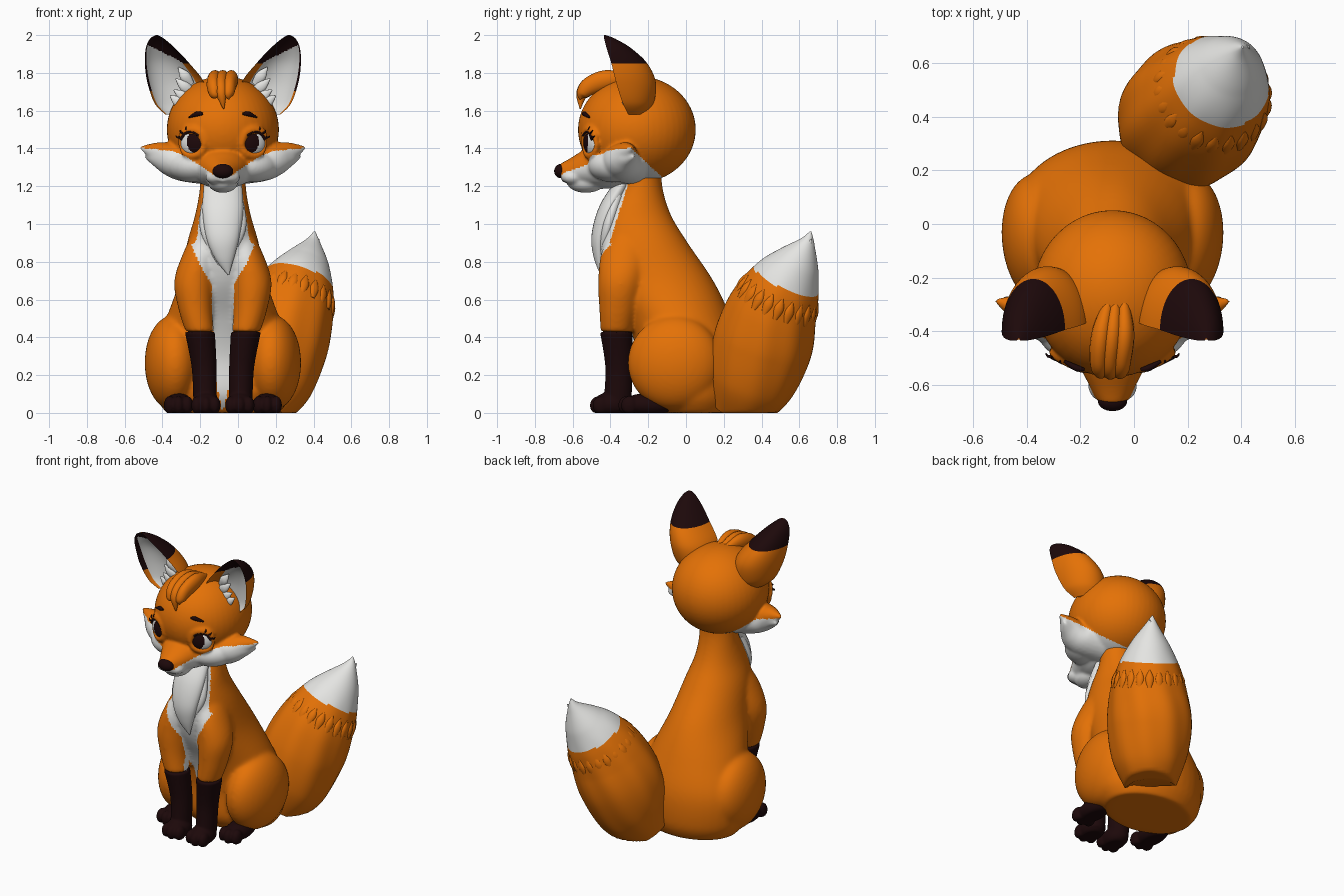
import bpy, bmesh, math
from mathutils import Vector, Matrix

if "Cube" in bpy.data.objects:
    bpy.data.objects.remove(bpy.data.objects["Cube"])

CX = -0.08                      # symmetry plane of the animal
ORANGE, WHITE, DARK = 0, 1, 2
MATS = []
for name, col in (("fur orange", (0.78, 0.167, 0.002)), ("fur white", (0.78, 0.78, 0.76)),
                  ("dark brown", (0.012, 0.0025, 0.003))):
    m = bpy.data.materials.new(name)
    m.diffuse_color = (*col, 1)
    m.use_nodes = True
    m.node_tree.nodes["Principled BSDF"].inputs["Base Color"].default_value = m.diffuse_color
    MATS.append(m)


def lerp(table, t):
    """Piecewise linear lookup."""
    for (a, va), (b, vb) in zip(table, table[1:]):
        if t <= b:
            return va + (vb - va) * max(0, (t - a) / (b - a))
    return table[-1][1]


def spline(rows, n):
    """Catmull-Rom through rows of any width."""
    out = []
    for i in range(len(rows) - 1):
        p = [rows[max(i - 1, 0)], rows[i], rows[i + 1], rows[min(i + 2, len(rows) - 1)]]
        for k in range(n):
            t = k / n
            out.append([0.5 * (2 * b + (c - a) * t + (2 * a - 5 * b + 4 * c - d) * t * t
                               + (3 * b - a - 3 * c + d) * t ** 3) for a, b, c, d in zip(*p)])
    return out + [list(rows[-1])]


def sweep(bm, rows, segs=24, n=6, ref=(0, 1, 0), axis=None, shape=None, mat=0):
    """Skin rings along rows of (x, y, z, radius_u, radius_v)."""
    pts = spline(rows, n)
    shape = shape or (lambda a, t: (math.cos(a), math.sin(a)))
    rings = []
    for i, p in enumerate(pts):
        T = Vector(axis) if axis else Vector(pts[min(i + 1, len(pts) - 1)][:3]) - Vector(pts[max(i - 1, 0)][:3])
        T.normalize()
        u = Vector(ref).cross(T).normalized()
        v = T.cross(u)
        ring = []
        for k in range(segs):
            a, b = shape(2 * math.pi * k / segs, i / len(pts))
            ring.append(bm.verts.new(Vector(p[:3]) + u * a * max(p[3], .002) + v * b * max(p[4], .002)))
        rings.append(ring)
    faces = []
    for r, q in zip(rings, rings[1:]):
        for k in range(segs):
            j = (k + 1) % segs
            faces.append(bm.faces.new((r[k], r[j], q[j], q[k])))
    for f in faces + [bm.faces.new(rings[0]), bm.faces.new(rings[-1])]:
        f.material_index = mat
    return faces


def ball(bm, c, r, rz=0.0, seg=32):
    M = Matrix.Translation(c) @ Matrix.Rotation(rz, 4, 'Z') @ Matrix.Diagonal((*r, 1))
    bmesh.ops.create_uvsphere(bm, u_segments=seg, v_segments=seg * 2 // 3, radius=1, matrix=M)


def finish(bm, name, rule=None, voxel=0, relax=0):
    """Make the object; optionally fuse it into one skin; colour faces by rule."""
    for v in bm.verts:
        v.co.z = max(v.co.z, 0)
    bmesh.ops.recalc_face_normals(bm, faces=bm.faces)
    me = bpy.data.meshes.new(name)
    for m in MATS:
        me.materials.append(m)
    bm.to_mesh(me)
    bm.free()
    ob = bpy.data.objects.new(name, me)
    bpy.context.collection.objects.link(ob)
    if voxel:
        r = ob.modifiers.new("fuse", 'REMESH')
        r.mode, r.voxel_size = 'VOXEL', voxel
        s = ob.modifiers.new("relax", 'SMOOTH')
        s.factor, s.iterations = 0.5, relax
        dg = bpy.context.evaluated_depsgraph_get()
        me = bpy.data.meshes.new_from_object(ob.evaluated_get(dg))
        ob.modifiers.clear()
        ob.data = me
        me.materials.clear()
        for m in MATS:
            me.materials.append(m)
    for p in me.polygons:
        p.use_smooth = True
        if rule:
            p.material_index = rule(p.center)
    me.set_sharp_from_angle(angle=math.radians(50))
    return ob


# Body: torso, haunches and upper forelegs fused into one skin
leg = [(.085, -.29, 1.02, .04, .06), (.115, -.32, .86, .09, .125), (.152, -.345, .7, .106, .12),
       (.146, -.36, .55, .09, .10), (.122, -.37, .43, .077, .083), (.1, -.355, .25, .064, .07),
       (.095, -.36, .1, .06, .07), (.095, -.37, .02, .06, .07)]
bm = bmesh.new()
torso = [(0, .04, .30, .22), (.1, .03, .36, .275), (.3, .025, .365, .28), (.5, -.04, .30, .28),
         (.7, -.14, .23, .285), (.9, -.23, .19, .24), (1.05, -.26, .147, .18), (1.2, -.24, .122, .115),
         (1.35, -.24, .125, .11)]
sweep(bm, [(CX, y, z, a, b) for z, y, a, b in torso], 40, 6, axis=(0, 0, 1))
for s in (-1, 1):
    ball(bm, (CX + s * .268, -.06, .265), (.145, .25, .25), -s * .1)
    sweep(bm, [(CX + s * x, y, z, a, b) for x, y, z, a, b in leg[:5]], axis=(0, 0, -1))
bib_w = [(.0, .0), (.2, .045), (.45, .055), (.68, .06), (.8, .13), (.92, .18), (1, .16), (1.1, .13), (1.3, .12)]


def body_rule(p):
    back = -.31 - .32 * (1.2 - p.z) if p.z > .9 else lerp([(.5, -.15), (.9, -.40)], p.z)
    return WHITE if p.y < back and abs(p.x - CX) < lerp(bib_w, p.z) else ORANGE


finish(bm, "body", body_rule, .0105, 20)

# Chest fur: overlapping leaf-shaped locks
bm = bmesh.new()
sweep(bm, [(CX, -.33, 1.22, .10, .04), (CX, -.41, 1.08, .108, .05), (CX, -.455, .94, .09, .045),
           (CX + .01, -.46, .83, .055, .03), (CX + .03, -.45, .73, .003, .003)], mat=WHITE)
for s in (-1, 1):
    sweep(bm, [(CX + s * .06, -.36, 1.15, .04, .03), (CX + s * .08, -.41, 1.0, .045, .03),
               (CX + s * .05, -.44, .88, .03, .02), (CX + s * .02, -.455, .78, .003, .003)], mat=WHITE)
finish(bm, "chest_fur")

# Dark lower forelegs with paws and toes, and hind paws
for s, side in ((-1, "left"), (1, "right")):
    bm = bmesh.new()
    sweep(bm, [(CX + s * x, y, z, a + .003, b + .003) for x, y, z, a, b in leg[4:]], axis=(0, 0, -1))
    ball(bm, (CX + s * .09, -.395, .045), (.075, .10, .065))
    for k in (-1, 0, 1):
        ball(bm, (CX + s * .09 + k * .047, -.465 + abs(k) * .015, .04), (.031, .045, .048), seg=18)
    finish(bm, side + "_front_leg", lambda p: DARK, .008, 4)
    bm = bmesh.new()
    ball(bm, (CX + s * .235, -.2, .045), (.075, .14, .06))
    for k in (-1, 0, 1):
        ball(bm, (CX + s * .235 + k * .047, -.315 + abs(k) * .015, .04), (.031, .045, .05), seg=18)
    finish(bm, side + "_hind_paw", lambda p: DARK, .008, 4)

# Tail: bushy tube with soft grooves, white above a tilted plane
tail = [(.10, .28, .02, .16), (.165, .345, .17, .232), (.21, .405, .36, .262), (.265, .457, .53, .243),
        (.32, .525, .68, .195), (.365, .59, .80, .124), (.395, .64, .90, .045), (.405, .66, .96, .004)]


def groove(a, t):
    r = 1 + .015 * math.sin(9 * a + 7 * t) * math.sin(math.pi * min(1, t * 1.5))
    return r * math.cos(a), r * math.sin(a)


def tail_side(p):
    return .32 * (p.x - .33) + .43 * (p.y - .52) + p.z - .71


bm = bmesh.new()
sweep(bm, [(*r, r[3]) for r in tail], 72, 12, shape=groove)
finish(bm, "tail", lambda p: WHITE if tail_side(p) > 0 else ORANGE)

# Fur points around the tail colour edge, and wisps at the tip
bm = bmesh.new()
T = Vector((.32, .43, 1)).normalized()
U = Vector((0, 1, 0)).cross(T).normalized()
V = T.cross(U)
for k in range(22):
    a = 2 * math.pi * k / 22
    d = U * math.cos(a) + V * math.sin(a)
    c = Vector((.315, .515, .67))
    pts = [(c + d * r + T * h, w) for r, h, w in ((.226, -.12, .012), (.214, -.06, .026), (.200, -.005, .002))]
    sweep(bm, [(*p, w, w * .5) for p, w in pts], 10, 4, ref=d)
for dx, dy, dz in ((.03, .015, .92), (-.02, .02, .91)):
    sweep(bm, [(.37, .605, .82, .06, .06), (.385 + dx * .6, .63 + dy * .6, .87, .03, .03),
               (.40 + dx, .65 + dy, dz, .002, .002)], 12, 5, mat=WHITE)
finish(bm, "tail_tufts")


def rim(s, deg, f, depth, w):
    """Point on an ellipse around an eye; 0 degrees is the outer corner."""
    a = math.radians(deg)
    local = Vector((s * .07 * f * math.cos(a), depth, .064 * f * math.sin(a)))
    return (*(Vector((CX + s * .16, -.503, 1.432)) + Matrix.Rotation(s * .45, 3, 'Z') @ local), w, w)


# Head: skull, muzzle, chin, lips, cheek flares and eyelids fused into one skin
bm = bmesh.new()
ball(bm, (CX, -.26, 1.5), (.297, .312, .283), seg=48)
sweep(bm, [(CX, -.25, 1.33, .22, .12), (CX, -.42, 1.31, .185, .125), (CX, -.52, 1.295, .13, .10),
           (CX, -.6, 1.28, .088, .07), (CX, -.665, 1.27, .052, .047)], ref=(0, 0, 1))
ball(bm, (CX, -.53, 1.22), (.08, .10, .055))
for s in (-1, 1):
    ball(bm, (CX + s * .042, -.60, 1.25), (.05, .06, .04))
    ball(bm, (CX + s * .16, -.385, 1.31), (.15, .12, .09), s * .7)
    for tip in ((.437, -.285, 1.405), (.41, -.275, 1.355)):
        sweep(bm, [(CX + s * .1, -.3, 1.33, .12, .12), (CX + s * .24, -.335, 1.335, .10, .11),
                   (CX + s * .34, -.315, (1.37 + tip[2]) / 2 - .01, .06, .06),
                   (CX + s * tip[0], tip[1], tip[2], .008, .008)])
    sweep(bm, [rim(s, a, 1.06, -.006, w) for a, w in ((-10, .01), (45, .022), (90, .027), (135, .025), (190, .018))], 12, 6)
    sweep(bm, [rim(s, a, 1.08, -.001, w) for a, w in ((0, .01), (-50, .018), (-90, .022), (-130, .022), (-180, .018))], 12, 6)
mask = [(0, 1.25), (.05, 1.26), (.12, 1.31), (.2, 1.36), (.26, 1.385), (.45, 1.405)]


def head_rule(p):
    low = p.z < lerp(mask, abs(p.x - CX)) and p.z < 1.25 + .95 * (-.13 - p.y)
    return WHITE if low else ORANGE


finish(bm, "head", head_rule, .0085, 9)

# Nose
bm = bmesh.new()
ball(bm, (CX, -.66, 1.28), (.055, .038, .038))
finish(bm, "nose", lambda p: DARK)

# Forehead hair: locks swept to one side, hugging the skull
bm = bmesh.new()
for dx, tip in ((-.05, 1.68), (-.01, 1.61), (.035, 1.66)):
    sweep(bm, [(CX + dx * .6 + .02, -.27, 1.75, .015, .015), (CX + dx + .01, -.40, 1.765, .05, .036),
               (CX + dx, -.50, 1.735, .05, .036), (CX + dx * .8, -.55, 1.69, .032, .030),
               (CX + dx * .6 + .01, -.56, tip, .003, .003)], 16, 8, ref=(1, 0, 0))
finish(bm, "forehead_hair")

for s, side in ((-1, "left"), (1, "right")):
    # Eye with dark iris, white at the outer corner
    bm = bmesh.new()
    ball(bm, rim(s, 0, 0, 0, 0)[:3], (.07, .03, .066), s * .45, 64)
    finish(bm, side + "_eye", lambda p: DARK if abs(p.x - CX) < .145 or
           ((abs(p.x - CX) - .145) / .045) ** 2 + ((p.z - 1.435) / .06) ** 2 < 1 else WHITE)

    # Lashes and brow
    bm = bmesh.new()
    sweep(bm, [rim(s, a, .88, -.024, .007) for a in (15, 60, 100, 140)], 8, 6, mat=DARK)
    for a in (25, 50, 75):
        sweep(bm, [rim(s, a, 1.0, -.023, .006), rim(s, a - 4, 1.2, -.026, .005), rim(s, a - 2, 1.38, -.02, .002)],
              8, 3, mat=DARK)
    finish(bm, side + "_lashes")
    bm = bmesh.new()
    sweep(bm, [(CX + s * .105, -.543, 1.583, .006, .006), (CX + s * .135, -.537, 1.583, .013, .012),
               (CX + s * .18, -.512, 1.565, .004, .006)], 12, 6, mat=DARK)
    finish(bm, side + "_brow")

    # Ear: D-shaped cup, white inside, dark tip
    ear = [(.205, -.305, 1.58, .10, .10), (.222, -.335, 1.64, .14, .165), (.25, -.37, 1.75, .15, .21),
           (.295, -.395, 1.85, .118, .19), (.33, -.42, 1.93, .078, .13), (.348, -.433, 1.98, .038, .06),
           (.35, -.435, 2.0, .006, .008)]
    bm = bmesh.new()
    cup = lambda a, t: (math.cos(a), math.sin(a) if math.sin(a) > 0 else -.5 * math.sin(a))
    faces = sweep(bm, [(CX + s * r[0], *r[1:]) for r in ear], 64, 10, axis=(0, 0, 1), shape=cup)
    for i, f in enumerate(faces):
        a, p = 2 * math.pi * (i % 64 + .5) / 64, f.calc_center_median()
        out, front = s * math.cos(a), math.sin(a) < 0
        if front and -.72 < out < .93 and p.z < 1.9 + .5 * (abs(p.x - CX) - .3):
            f.material_index = WHITE
        elif p.z > 1.85 or (front and out > .9 and p.z > 1.7):
            f.material_index = DARK
    finish(bm, side + "_ear")
    # Ear fur
    bm = bmesh.new()
    for x0, z0, x1, z1 in ((.17, 1.74, .235, 1.83), (.16, 1.69, .25, 1.77), (.17, 1.65, .26, 1.71), (.2, 1.62, .28, 1.68)):
        sweep(bm, [(CX + s * x0, -.31, z0, .02, .012), (CX + s * (x0 + x1) / 2, -.325, (z0 + z1) / 2, .028, .014),
                   (CX + s * x1, -.32, z1, .003, .003)], 12, 5, mat=WHITE)
    finish(bm, side + "_ear_fur")
